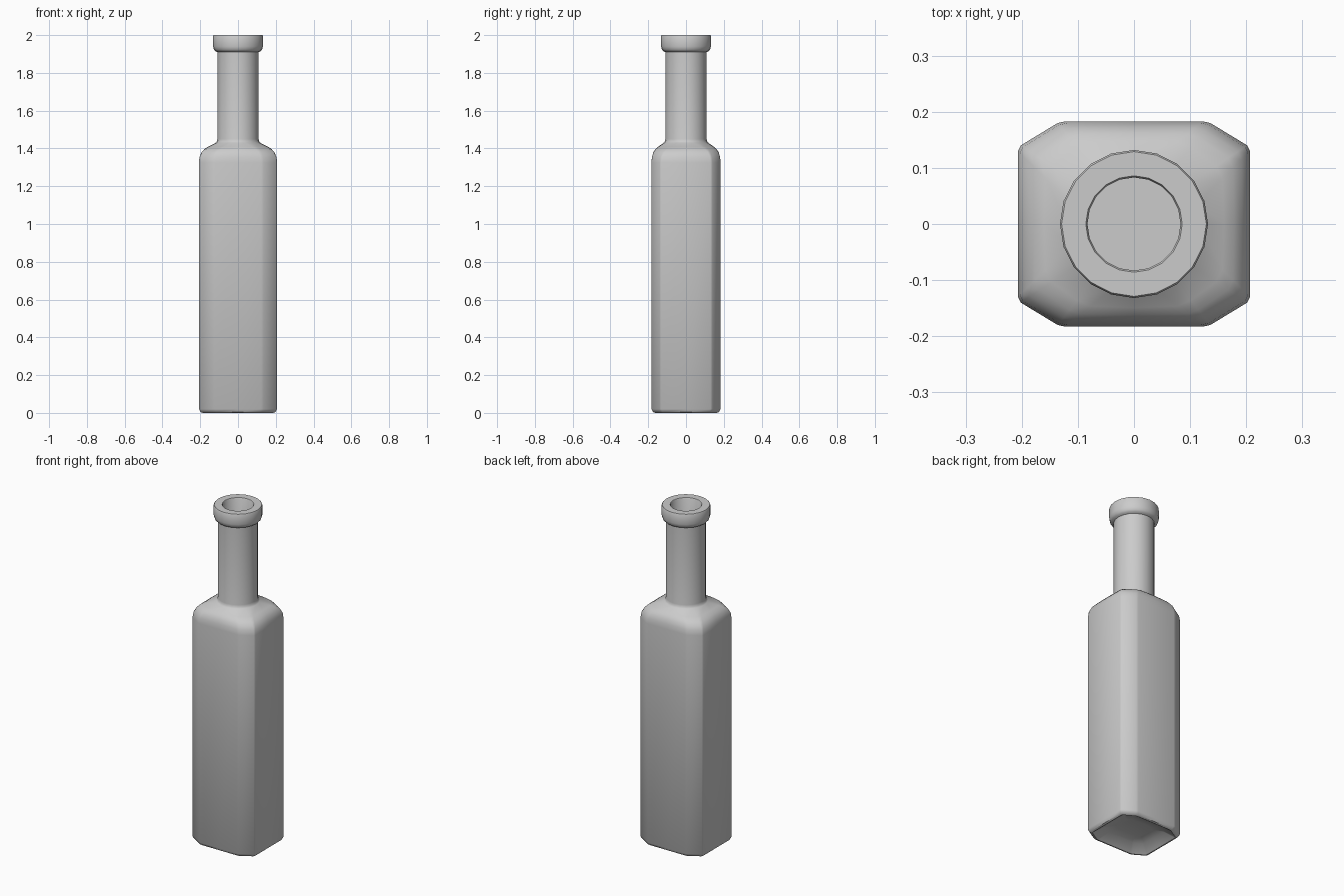
import bpy, bmesh, math

if "Cube" in bpy.data.objects:
    bpy.data.objects.remove(bpy.data.objects["Cube"])

# Quarter of the chamfered rectangular body section (softened corners)
QUARTER = [(0.207, 0.0), (0.207, 0.13), (0.202, 0.14), (0.136, 0.18), (0.122, 0.183)]
section = QUARTER + [(0.0, 0.183)] + [(-x, y) for x, y in reversed(QUARTER[1:])]
section += [(-x, -y) for x, y in section]
N = len(section)


def circle(r):
    return [(r * math.cos(2 * math.pi * i / N), r * math.sin(2 * math.pi * i / N))
            for i in range(N)]


def body(inset=0.0):
    sx, sy = 1 - inset / 0.207, 1 - inset / 0.183
    return [(x * sx, y * sy) for x, y in section]


def blend(a, b, t):
    return [(p[0] + (q[0] - p[0]) * t, p[1] + (q[1] - p[1]) * t) for p, q in zip(a, b)]


rings = []


def add(z, pts):
    rings.append((z, pts))


# Underside recess, foot and straight outer walls
add(0.045, body(0.12))
add(0.035, body(0.07))
add(0.006, body(0.028))
add(0.0, body(0.02))
add(0.004, body(0.009))
add(0.02, body())
add(1.325, body())

# Rounded shoulder morphing into the round neck
neck = circle(0.118)
for z, t in [(1.355, 0.04), (1.38, 0.16), (1.396, 0.32), (1.408, 0.52), (1.43, 1.0)]:
    add(z, blend(body(), neck, t))

# Neck, lip and bore
for z, r in [(1.437, 0.112), (1.45, 0.109), (1.91, 0.109), (1.915, 0.12),
             (1.924, 0.128), (1.94, 0.132), (1.995, 0.132), (2.0, 0.129),
             (2.0, 0.086), (1.995, 0.083), (1.43, 0.083)]:
    add(z, circle(r))

# Hollow interior
inner_neck = circle(0.083)
for z, t in [(1.38, 0.5), (1.36, 0.18), (1.31, 0.0), (0.07, 0.0)]:
    add(z, blend(body(0.027), inner_neck, t))

# Skin the rings into one bottle
bm = bmesh.new()
loops = [[bm.verts.new((x, y, z)) for x, y in pts] for z, pts in rings]
for a, b in zip(loops, loops[1:]):
    for i in range(N):
        j = (i + 1) % N
        bm.faces.new((a[i], a[j], b[j], b[i]))
bm.faces.new(loops[0])
bm.faces.new(loops[-1])
bmesh.ops.recalc_face_normals(bm, faces=bm.faces)
mesh = bpy.data.meshes.new("bottle")
bm.to_mesh(mesh)
bm.free()

bottle = bpy.data.objects.new("bottle", mesh)
bpy.context.collection.objects.link(bottle)
bpy.context.view_layer.objects.active = bottle
bottle.select_set(True)
bpy.ops.object.shade_smooth_by_angle(angle=math.radians(40))
